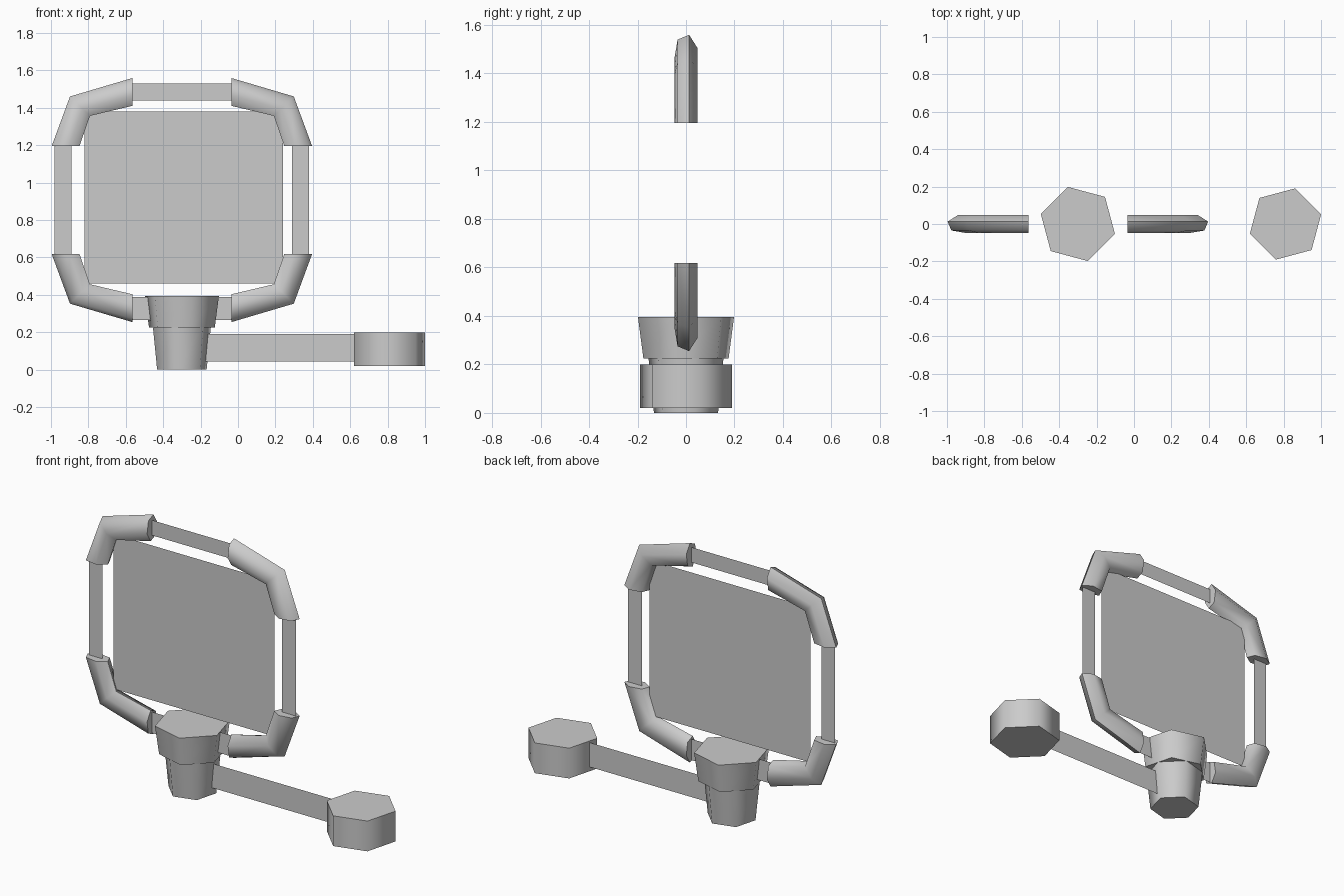
import bpy, bmesh, math
from mathutils import Vector

cube = bpy.data.objects.get("Cube")
if cube:
    bpy.data.objects.remove(cube, do_unlink=True)

GREY = (0.6, 0.6, 0.6, 1)
grey = bpy.data.materials.new("plain_grey")
grey.use_nodes = True
grey.diffuse_color = GREY
grey.node_tree.nodes["Principled BSDF"].inputs["Base Color"].default_value = GREY


def finish(name, bm, smooth=True):
    bmesh.ops.recalc_face_normals(bm, faces=bm.faces)
    mesh = bpy.data.meshes.new(name)
    bm.to_mesh(mesh)
    bm.free()
    mesh.materials.append(grey)
    obj = bpy.data.objects.new(name, mesh)
    bpy.context.collection.objects.link(obj)
    if smooth:
        bpy.ops.object.select_all(action='DESELECT')
        obj.select_set(True)
        bpy.context.view_layer.objects.active = obj
        bpy.ops.object.shade_smooth_by_angle(angle=math.radians(70))
    return obj


def loft(name, rings):
    """Skin a list of six-point rings and cap both ends."""
    bm = bmesh.new()
    rows = [[bm.verts.new(p) for p in ring] for ring in rings]
    for a, b in zip(rows, rows[1:]):
        for i in range(6):
            j = (i + 1) % 6
            bm.faces.new((a[i], a[j], b[j], b[i]))
    bm.faces.new(rows[0])
    bm.faces.new(rows[-1])
    return finish(name, bm)


def hex_angles(start):
    return [math.radians(start + 60 * k) for k in range(6)]


def hex_drum(name, x, turn, z0, r0, z1, r1):
    loft(name, [[(x + r * math.cos(a), r * math.sin(a), z) for a in hex_angles(turn)]
                for z, r in ((z0, r0), (z1, r1))])


def plate(name, x0, x1, z0, z1):
    """Thin upright sheet."""
    bm = bmesh.new()
    bm.faces.new([bm.verts.new((x, 0, z))
                  for x, z in ((x0, z0), (x1, z0), (x1, z1), (x0, z1))])
    finish(name, bm, smooth=False)


# Frame centre
CX, CZ = -0.3, 0.907

# Flat panel, frame bars and arm
plate("panel", -0.82, 0.24, 0.46, 1.38)
plate("top_bar", -0.57, -0.03, 1.44, 1.53)
plate("bottom_bar", -0.57, -0.03, 0.265, 0.39)
plate("right_bar", -0.98, -0.89, 0.61, 1.2)
plate("left_bar", 0.29, 0.38, 0.61, 1.2)
plate("arm", -0.2, 0.65, 0.045, 0.19)

# Bent corner tubes: path point and outward direction, relative to the frame centre
PATH = [((0.265, 0.578), (0, 1)),
        ((0.545, 0.502), (0.72, 0.7)),
        ((0.622, 0.288), (1, 0))]
for side, sx in (("left", 1), ("right", -1)):
    for level, sz in (("top", 1), ("bottom", -1)):
        rings = []
        for (px, pz), out in PATH:
            d = Vector(out).normalized()
            ring = []
            for a in hex_angles(15):
                o, f = 0.077 * math.sin(a), 0.049 * math.cos(a)
                ring.append((CX + sx * (px + d.x * o), f, CZ + sz * (pz + d.y * o)))
            rings.append(ring)
        loft(f"{level}_{side}_corner", rings)

# Stand and end weight
hex_drum("stand_foot", CX, 15, 0, 0.137, 0.225, 0.16)
hex_drum("stand_cup", CX, 45, 0.225, 0.182, 0.395, 0.205)
hex_drum("arm_weight", 0.81, 15, 0.02, 0.197, 0.2, 0.197)
